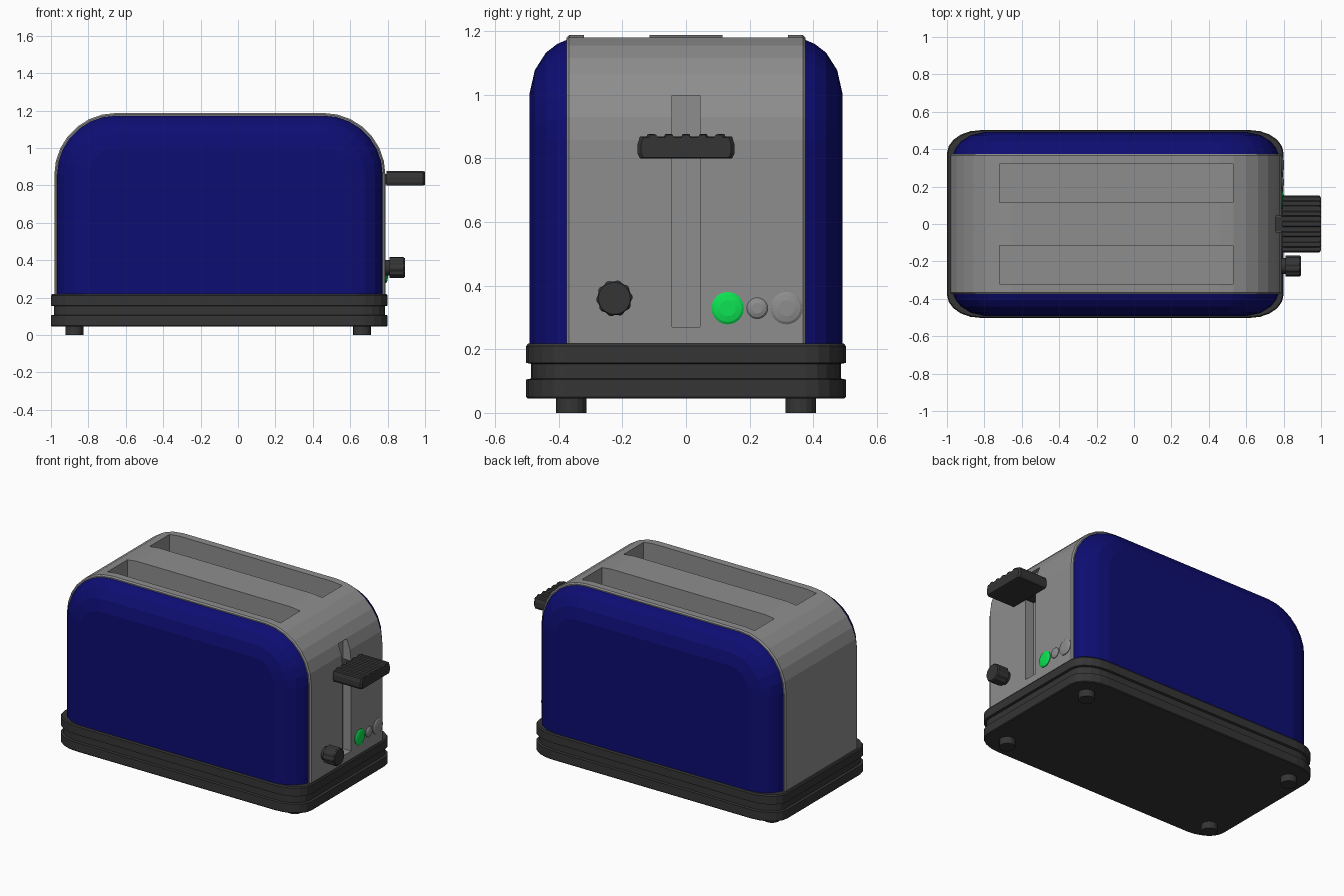
import bpy, bmesh, math
from mathutils import Matrix, Vector

if "Cube" in bpy.data.objects:
    bpy.data.objects.remove(bpy.data.objects["Cube"])

CX = -0.097  # centre of the housing along x


def material(name, r, g, b):
    m = bpy.data.materials.new(name)
    m.diffuse_color = (r, g, b, 1)
    m.use_nodes = True
    m.node_tree.nodes["Principled BSDF"].inputs["Base Color"].default_value = m.diffuse_color
    return m


BLUE = material("deep blue", 0.004, 0.004, 0.17)
GREY = material("metal grey", 0.27, 0.27, 0.27)
DARK = material("dark plastic", 0.035, 0.035, 0.035)
GREEN = material("green", 0.004, 0.76, 0.085)


def loft(name, rings, mat):
    """Skin a stack of equal-length closed rings and cap both ends."""
    bm = bmesh.new()
    vs = [[bm.verts.new(p) for p in ring] for ring in rings]
    for a, b in zip(vs, vs[1:]):
        for i in range(len(a)):
            j = (i + 1) % len(a)
            bm.faces.new((a[i], a[j], b[j], b[i]))
    bm.faces.new(vs[0][::-1])
    bm.faces.new(vs[-1])
    bmesh.ops.recalc_face_normals(bm, faces=bm.faces)
    me = bpy.data.meshes.new(name)
    bm.to_mesh(me)
    bm.free()
    me.materials.append(mat)
    ob = bpy.data.objects.new(name, me)
    bpy.context.collection.objects.link(ob)
    return ob


def box(name, x0, x1, y0, y1, z0, z1, mat):
    return loft(name, [[(x0, y0, z), (x1, y0, z), (x1, y1, z), (x0, y1, z)]
                       for z in (z0, z1)], mat)


def arch(y, inset, half=0.885, top=1.187, r=0.33, n=7):
    """Housing outline in the xz plane: straight sides, rounded shoulders."""
    h, t, r = half - inset, top - inset, r - inset
    pts = [(CX + h, y, 0.2)]
    for side in (0, 1):
        for i in range(n + 1):
            a = math.pi / 2 * (side + i / n)
            cx = h - r if side == 0 else r - h
            pts.append((CX + cx + r * math.cos(a), y, t - r + r * math.sin(a)))
    return pts + [(CX - h, y, 0.2)]


def rounded_rect(z, inset, hx=0.9, hy=0.502, rx=0.18, ry=0.125, n=5):
    pts = []
    for q, (sx, sy) in enumerate(((1, 1), (-1, 1), (-1, -1), (1, -1))):
        for i in range(n + 1):
            a = math.pi / 2 * (q + i / n)
            pts.append((-0.1 + sx * (hx - rx) + (rx - inset) * math.cos(a),
                        sy * (hy - ry) + (ry - inset) * math.sin(a), z))
    return pts


def circle_x(x, y, z, r, n=24, groove=0.0):
    """Circle facing +x, optionally fluted on alternate points."""
    out = []
    for i in range(n):
        a, rr = 2 * math.pi * i / n, r - groove * (i // 2 % 2)
        out.append((x, y + rr * math.cos(a), z + rr * math.sin(a)))
    return out


# Metal centre band with toast slots and lever groove cut out
band = loft("metal_band", [arch(-0.375, 0.008), arch(-0.367, 0),
                           arch(0.367, 0), arch(0.375, 0.008)], GREY)
cutters = [box("slot_cutter", -0.72, 0.53, s * 0.217 - 0.103, s * 0.217 + 0.103,
               0.55, 1.4, GREY) for s in (-1, 1)]
cutters.append(box("groove_cutter", 0.73, 1.0, -0.044, 0.044, 0.27, 0.997, GREY))
for c in cutters:
    mod = band.modifiers.new("cut", 'BOOLEAN')
    mod.operation, mod.solver, mod.object = 'DIFFERENCE', 'EXACT', c
bpy.context.view_layer.update()
cut_mesh = bpy.data.meshes.new_from_object(
    band.evaluated_get(bpy.context.evaluated_depsgraph_get()))
band.modifiers.clear()
band.data = cut_mesh
for c in cutters:
    bpy.data.objects.remove(c)

# Blue side shells, rounded towards the outside
for name, s in (("front_panel", -1), ("back_panel", 1)):
    steps = ((0.370, 0.013), (0.405, 0.028), (0.44, 0.055),
             (0.475, 0.11), (0.492, 0.185))
    loft(name, [arch(s * y, i) for y, i in steps], BLUE)

# Plinth with a recessed middle step
loft("base", [rounded_rect(z, i) for z, i in (
    (0.045, 0.004), (0.05, 0), (0.105, 0), (0.108, 0.015), (0.154, 0.015),
    (0.157, 0), (0.21, 0), (0.218, 0.006))], DARK)

# Feet
for fx, xn in ((-0.875, "left"), (0.663, "right")):
    for fy, yn in ((-0.36, "front"), (0.36, "back")):
        loft(f"{yn}_{xn}_foot", [
            [(fx + 0.048 * math.cos(k * math.pi / 8),
              fy + 0.048 * math.sin(k * math.pi / 8), z) for k in range(16)]
            for z in (0, 0.06)], DARK)

# Lever: ribbed handle on a stem
prof = [(0.145, 0.80), (0.152, 0.815), (0.152, 0.845), (0.145, 0.868)]
for k in range(5):
    y = 0.11 - 0.055 * k
    prof += [(y + 0.015, 0.868), (y + 0.010, 0.876),
             (y - 0.010, 0.876), (y - 0.015, 0.868)]
prof += [(-0.145, 0.868), (-0.152, 0.845), (-0.152, 0.815), (-0.145, 0.80)]
loft("lever_handle", [[(x, y * f, 0.837 + (z - 0.837) * f) for y, z in prof]
                      for x, f in ((0.795, 1), (0.99, 1), (1.0, 0.93))], DARK)
box("lever_stem", 0.70, 0.80, -0.04, 0.04, 0.805, 0.862, DARK)

# Browning knob
loft("knob_collar", [circle_x(x, -0.225, 0.36, 0.042) for x in (0.77, 0.815)], DARK)
loft("knob", [circle_x(x, -0.225, 0.36, r, 40, g) for x, r, g in (
    (0.81, 0.057, 0.004), (0.885, 0.057, 0.004), (0.892, 0.05, 0))], DARK)

# Domed push buttons
for name, y, r, mat in (("green_button", 0.131, 0.051, GREEN),
                        ("small_button", 0.224, 0.033, GREY),
                        ("large_button", 0.316, 0.051, GREY)):
    loft(name, [circle_x(0.78 + d, y, 0.329, r * f) for d, f in (
        (0, 1), (0.012, 1), (0.017, 0.85), (0.021, 0.5))], mat)
